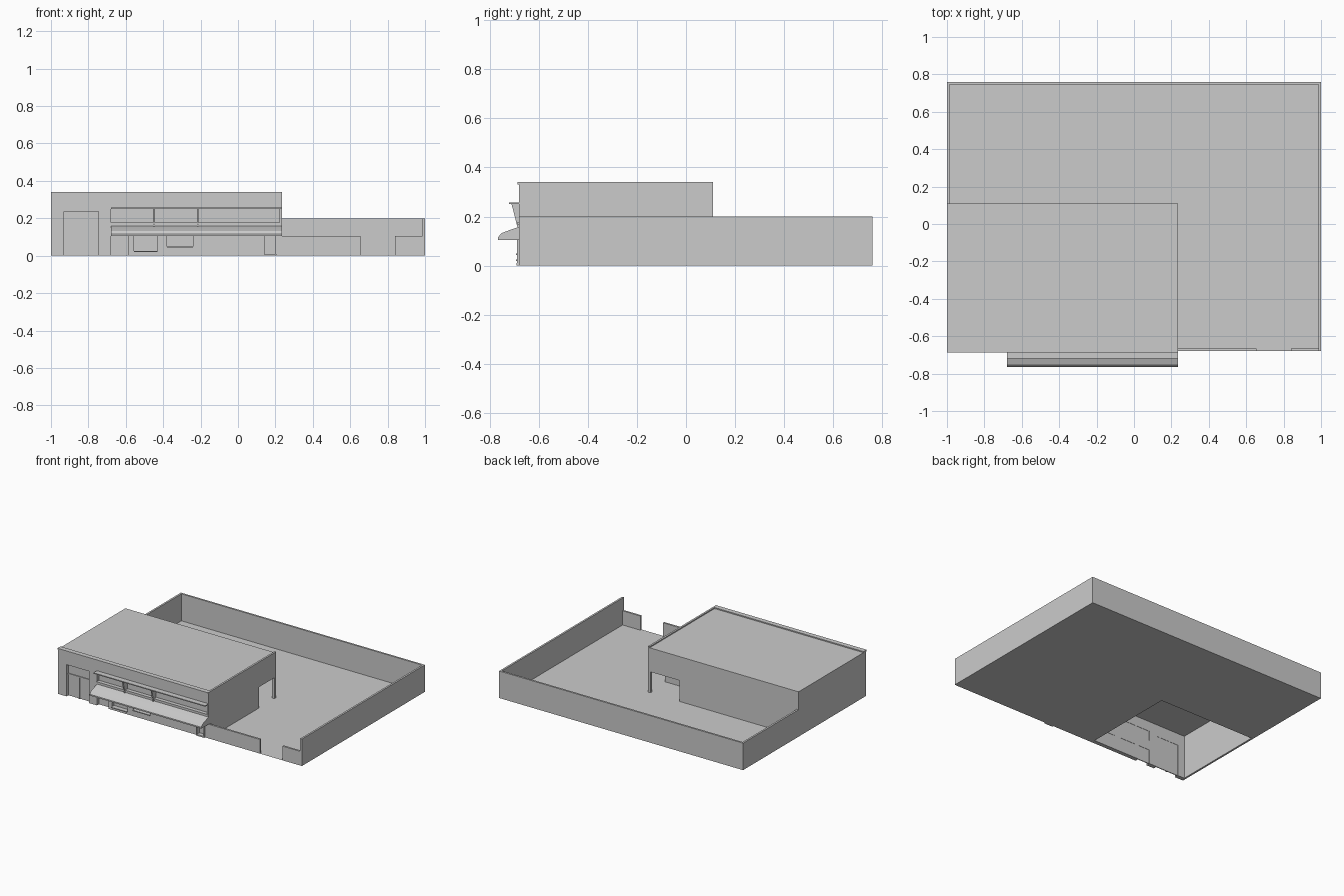
import bpy
import bmesh

cube = bpy.data.objects.get("Cube")
if cube:
    bpy.data.objects.remove(cube, do_unlink=True)

GREY = (0.6, 0.6, 0.6, 1)
mat = bpy.data.materials.new("plain grey")
mat.use_nodes = True
mat.diffuse_color = GREY
mat.node_tree.nodes["Principled BSDF"].inputs["Base Color"].default_value = GREY


def finish(name, bm):
    bmesh.ops.recalc_face_normals(bm, faces=bm.faces)
    mesh = bpy.data.meshes.new(name)
    bm.to_mesh(mesh)
    bm.free()
    mesh.materials.append(mat)
    obj = bpy.data.objects.new(name, mesh)
    bpy.context.collection.objects.link(obj)
    return obj


def boxes(name, *spans):
    """Each span is (x0, x1, y0, y1, z0, z1)."""
    bm = bmesh.new()
    for x0, x1, y0, y1, z0, z1 in spans:
        for v in bmesh.ops.create_cube(bm, size=1)["verts"]:
            v.co.x = x1 if v.co.x > 0 else x0
            v.co.y = y1 if v.co.y > 0 else y0
            v.co.z = z1 if v.co.z > 0 else z0
    return finish(name, bm)


def extrude_x(name, profile, x0, x1):
    """Extrude a (y, z) profile along x."""
    bm = bmesh.new()
    face = bm.faces.new([bm.verts.new((x0, y, z)) for y, z in profile])
    ext = bmesh.ops.extrude_face_region(bm, geom=[face])["geom"]
    for v in ext:
        if isinstance(v, bmesh.types.BMVert):
            v.co.x = x1
    return finish(name, bm)


FRONT, BACK = -0.68, 0.76
HOUSE_R, HOUSE_B = 0.235, 0.11      # house right side and back
PORCH_X, PORCH_Y = -0.025, -0.09    # inner corner of the covered porch
T = 0.014                           # wall thickness
DEEP = FRONT + 0.03                 # inner side of the front wall
ROOF, TOP, SOFFIT = 0.33, 0.34, 0.155
BAND_L = -0.68                      # left end of the awning band

# Yard floor, left open beneath part of the house
bm = bmesh.new()
outline = [(-0.2, FRONT), (1, FRONT), (1, BACK), (-1, BACK), (-1, 0.05), (-0.2, 0.05)]
bm.faces.new([bm.verts.new((x, y, 0)) for x, y in outline])
finish("yard_floor", bm)

# Yard walls
boxes("back_yard_wall", (-1, 1, BACK - T, BACK, 0, 0.2))
boxes("left_yard_wall", (1 - T, 1, FRONT, BACK - T, 0, 0.2))
boxes("right_yard_wall", (-1, -1 + T, HOUSE_B, BACK - T, 0, 0.2))
boxes("low_front_walls",
      (HOUSE_R, 0.655, FRONT, FRONT + T, 0, 0.105),
      (0.84, 1 - T, FRONT, FRONT + T, 0, 0.105))

# Front wall with cut openings: (x0, x1, z0, z1)
entrance = (-0.93, -0.745, 0, 0.235)
side_door = (BAND_L, -0.585, 0, 0.105)
windows = [(-0.555, -0.43, 0.025, 0.105), (-0.38, -0.24, 0.05, 0.105)]
back_door = (0.145, 0.2, 0.01, 0.105)
strip = (BAND_L, 0.222, 0.178, 0.25)
openings = [entrance, side_door, *windows, back_door, strip]

front_wall = boxes("front_wall", (-1, HOUSE_R, FRONT, DEEP, 0, TOP))
cutter = boxes("opening_cutter", *[
    (x0, x1, FRONT - 0.1, DEEP + 0.1, z0 if z0 else -0.1, z1)
    for x0, x1, z0, z1 in openings])
cutter.hide_render = True
mod = front_wall.modifiers.new("openings", "BOOLEAN")
mod.operation, mod.solver, mod.object = "DIFFERENCE", "EXACT", cutter
bpy.context.view_layer.objects.active = front_wall
bpy.ops.object.modifier_apply(modifier=mod.name)
bpy.data.objects.remove(cutter, do_unlink=True)

# Panes and door leaves set back in the openings
boxes("panes_and_doors", *[
    (x0, x1, DEEP - 0.008, DEEP - 0.002, z0, z1) for x0, x1, z0, z1 in openings])
bar = (DEEP - 0.014, DEEP - 0.008)
boxes("entrance_bars",
      (entrance[0], entrance[1], *bar, 0.155, 0.165),
      (-0.842, -0.834, *bar, 0, 0.155))

# Sills, door frame and threshold
boxes("window_sills", *[
    (x0, x1, FRONT - 0.012, FRONT, z0 - 0.006, z0) for x0, x1, z0, z1 in windows])
boxes("back_door_frame",
      (0.138, 0.145, FRONT - 0.008, DEEP, 0.01, 0.105),
      (0.2, 0.207, FRONT - 0.008, DEEP, 0.01, 0.105),
      (0.138, 0.207, FRONT - 0.01, DEEP, 0, 0.01))

# House side and back walls, wrapping around the porch
boxes("house_walls",
      (-1, -1 + T, DEEP, HOUSE_B, 0, ROOF),
      (-1 + T, PORCH_X, HOUSE_B - T, HOUSE_B, 0, ROOF),
      (PORCH_X, HOUSE_R, HOUSE_B - T, HOUSE_B, SOFFIT, ROOF),
      (HOUSE_R - T, HOUSE_R, DEEP, PORCH_Y, 0, ROOF),
      (HOUSE_R - T, HOUSE_R, PORCH_Y, HOUSE_B - T, SOFFIT, ROOF))
boxes("porch_inner_walls",
      (PORCH_X - T, PORCH_X, PORCH_Y, HOUSE_B - T, 0, SOFFIT),
      (PORCH_X - T, HOUSE_R - T, PORCH_Y - T, PORCH_Y, 0, SOFFIT))
boxes("porch_ceiling",
      (PORCH_X - T, HOUSE_R - T, PORCH_Y - T, HOUSE_B - T, SOFFIT, SOFFIT + 0.01))
boxes("porch_post", (HOUSE_R - 0.02, HOUSE_R, HOUSE_B - 0.02, HOUSE_B, 0, SOFFIT))

# Roof with a raised rim along the front and one side
boxes("roof", (-1, HOUSE_R, DEEP, HOUSE_B, ROOF - 0.006, ROOF + 0.002))
boxes("roof_rim",
      (-1, HOUSE_R, FRONT - 0.006, FRONT + 0.01, ROOF, TOP),
      (HOUSE_R - T, HOUSE_R, FRONT + 0.01, HOUSE_B, ROOF, TOP))

# Awning, upper slat and the tapered fins between them
extrude_x("awning",
          [(FRONT, 0.158), (-0.715, 0.146), (-0.752, 0.132), (-0.765, 0.115),
           (-0.765, 0.105), (FRONT, 0.105)], BAND_L, HOUSE_R)
boxes("upper_slat", (BAND_L, HOUSE_R, -0.72, FRONT, 0.25, 0.257))
boxes("strip_sill", (BAND_L, HOUSE_R, FRONT - 0.006, FRONT, 0.168, 0.178))
for i, x in enumerate((-0.45, -0.215)):
    extrude_x(f"window_fin_{i + 1}",
              [(-0.71, 0.25), (-0.686, 0.155), (DEEP - 0.008, 0.155), (DEEP - 0.008, 0.25)],
              x - 0.005, x + 0.005)
